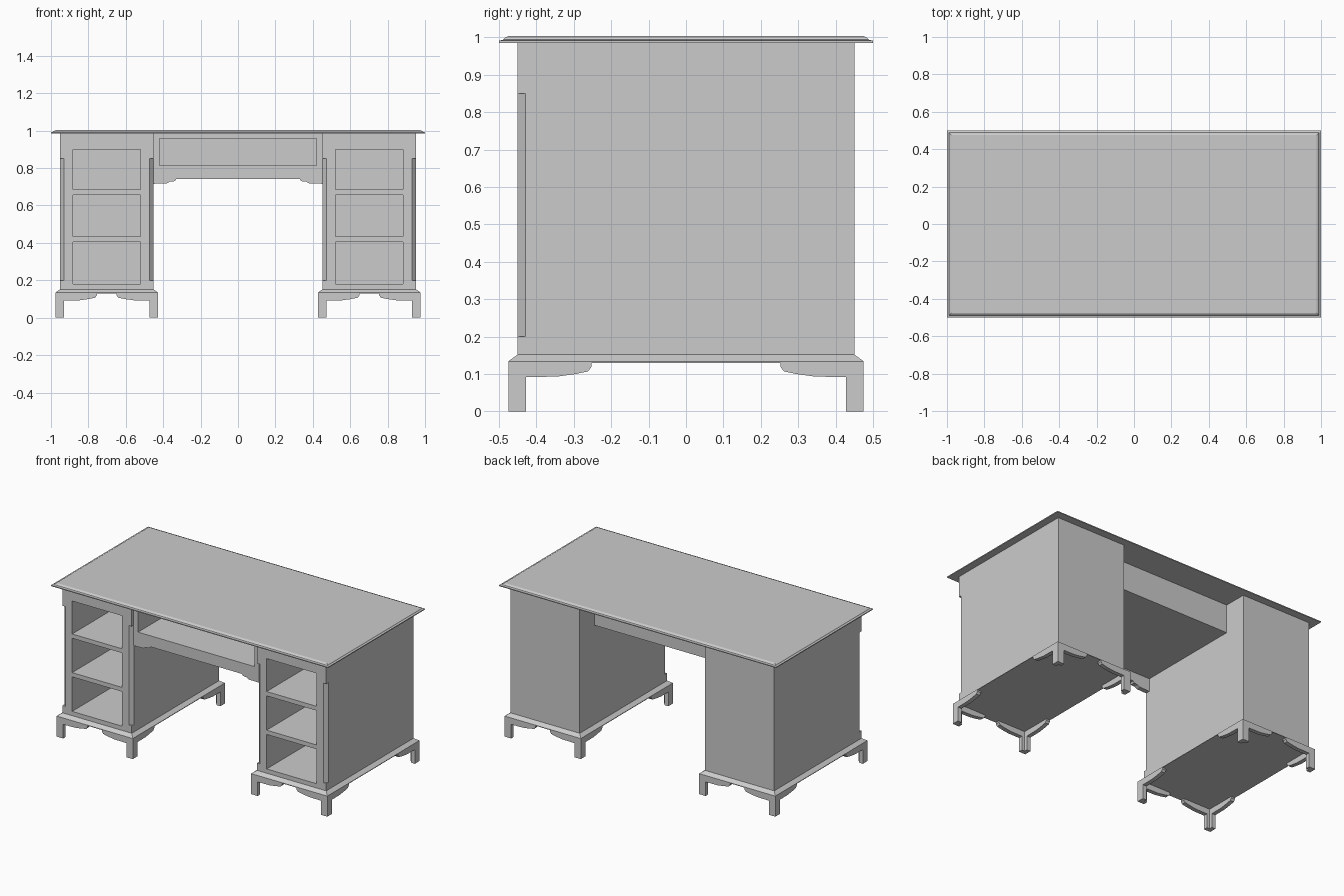
import bpy, bmesh
from mathutils import Vector

if "Cube" in bpy.data.objects:
    bpy.data.objects.remove(bpy.data.objects["Cube"], do_unlink=True)

grey = bpy.data.materials.new("plain_grey")
grey.use_nodes = True
COLOUR = (0.6, 0.6, 0.6, 1)
grey.diffuse_color = COLOUR
grey.node_tree.nodes["Principled BSDF"].inputs["Base Color"].default_value = COLOUR


def finish(name, bm):
    bmesh.ops.recalc_face_normals(bm, faces=bm.faces)
    mesh = bpy.data.meshes.new(name)
    bm.to_mesh(mesh)
    bm.free()
    mesh.materials.append(grey)
    obj = bpy.data.objects.new(name, mesh)
    bpy.context.collection.objects.link(obj)
    return obj


def loft(bm, rings):
    """Closed skin through rings with equal point counts."""
    loops = [[bm.verts.new(p) for p in ring] for ring in rings]
    n = len(loops[0])
    for low, high in zip(loops, loops[1:]):
        for i in range(n):
            j = (i + 1) % n
            bm.faces.new((low[i], low[j], high[j], high[i]))
    bm.faces.new(loops[0][::-1])
    bm.faces.new(loops[-1])


def rect(cx, hx, hy, z):
    return [(cx - hx, -hy, z), (cx + hx, -hy, z), (cx + hx, hy, z), (cx - hx, hy, z)]


def box(bm, x0, x1, y0, y1, z0, z1):
    loft(bm, [[(x0, y0, z), (x1, y0, z), (x1, y1, z), (x0, y1, z)] for z in (z0, z1)])


def cut(obj, cutter):
    """Apply a boolean difference to the object."""
    mod = obj.modifiers.new("openings", "BOOLEAN")
    mod.object = cutter
    mod.operation = "DIFFERENCE"
    mod.solver = "EXACT"
    bpy.context.view_layer.objects.active = obj
    bpy.ops.object.modifier_apply(modifier=mod.name)


TOP = 0.985

# Table top with moulded edge
bm = bmesh.new()
edge = [(0, TOP), (0, 0.991), (0.012, 0.994), (0.015, 0.998), (0.025, 1.003)]
loft(bm, [rect(0, 1 - d, 0.5 - d, z) for d, z in edge])
finish("table_top", bm)

# Bracket foot outline: distance from corner, height
FOOT = [(0, 0), (0.047, 0), (0.047, 0.092), (0.13, 0.093), (0.18, 0.1),
        (0.213, 0.107), (0.223, 0.12), (0.223, 0.132), (0, 0.132)]
THICK = 0.027

for side, label in ((-1, "right"), (1, "left")):
    cx = 0.702 * side

    # Pedestal with three open drawer bays and stopped front chamfers
    bm = bmesh.new()
    loft(bm, [rect(cx, 0.25, 0.45, z) for z in (0.15, TOP)])
    pedestal = finish(label + "_pedestal", bm)
    bm = bmesh.new()
    for low, high in ((0.18, 0.405), (0.433, 0.657), (0.685, 0.9)):
        box(bm, cx - 0.18, cx + 0.18, -0.6, 0.42, low, high)
    for s in (-1, 1):
        x, r = cx + 0.25 * s, 0.021
        loft(bm, [[(x - r, -0.45, z), (x, -0.45 - r, z), (x + r, -0.45, z), (x, -0.45 + r, z)]
                  for z in (0.2, 0.85)])
    cutter = finish("cutter", bm)
    cut(pedestal, cutter)
    bpy.data.objects.remove(cutter, do_unlink=True)

    # Sloped base moulding
    bm = bmesh.new()
    loft(bm, [rect(cx, 0.25 + d, 0.45 + d, z)
              for d, z in ((0.025, 0.13), (0.025, 0.134), (0, 0.152))])
    finish(label + "_base_moulding", bm)

    # Bracket feet, two boards meeting at each corner
    for sx in (-1, 1):
        for sy in (-1, 1):
            corner = Vector((cx + 0.275 * sx, 0.475 * sy, 0))
            bm = bmesh.new()
            loft(bm, [[corner + Vector((-u * sx, -t * sy, z)) for u, z in FOOT]
                      for t in (0, THICK)])
            loft(bm, [[corner + Vector((-t * sx, -u * sy, z)) for u, z in FOOT]
                      for t in (0, THICK)])
            place = ("front" if sy < 0 else "back") + ("_outer" if sx == side else "_inner")
            finish(f"{label}_{place}_foot", bm)

# Centre apron with shaped lower edge
HALF = [(0.452, 0.716), (0.38, 0.718), (0.365, 0.727), (0.338, 0.73), (0.33, 0.741)]
outline = [(x, z) for x, z in HALF] + [(-x, z) for x, z in reversed(HALF)]
outline += [(-0.452, TOP), (0.452, TOP)]
bm = bmesh.new()
loft(bm, [[(x, y, z) for x, z in outline] for y in (-0.43, -0.4)])
apron = finish("centre_apron", bm)

# Centre drawer housing, open at the front
bm = bmesh.new()
box(bm, -0.452, 0.452, -0.4, 0.3, 0.8, TOP)
housing = finish("centre_drawer_housing", bm)
bm = bmesh.new()
box(bm, -0.42, 0.42, -0.6, 0.27, 0.813, 0.957)
cutter = finish("cutter", bm)
cut(apron, cutter)
cut(housing, cutter)
bpy.data.objects.remove(cutter, do_unlink=True)
